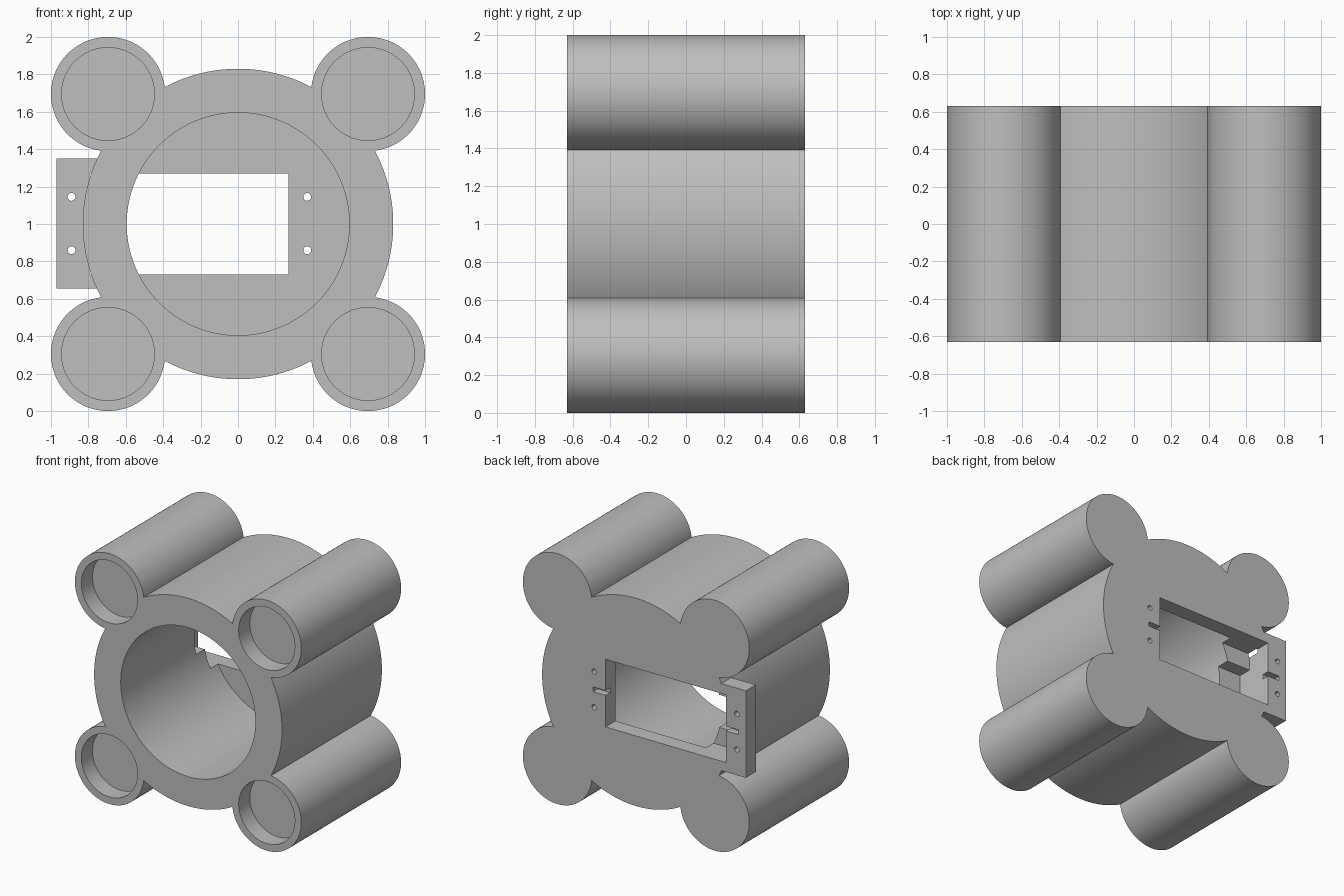
import bpy, math

if "Cube" in bpy.data.objects:
    bpy.data.objects.remove(bpy.data.objects["Cube"])

BACK, FRONT = 0.63, -0.63
WALL = 0.125                      # thickness of the back wall and mounting tab
LEG, LEG_R = 0.695, 0.305
X0, X1 = -0.795, 0.27             # window limits

grey = bpy.data.materials.new("plain grey")
grey.diffuse_color = (0.52, 0.52, 0.52, 1)
grey.use_nodes = True
grey.node_tree.nodes["Principled BSDF"].inputs["Base Color"].default_value = grey.diffuse_color


def rod(name, x, z, r, y0, y1, sides=96):
    """Cylinder running along y."""
    bpy.ops.mesh.primitive_cylinder_add(
        vertices=sides, radius=r, depth=y1 - y0,
        location=(x, (y0 + y1) / 2, z), rotation=(math.pi / 2, 0, 0))
    ob = bpy.context.object
    ob.name = name
    ob.data.materials.append(grey)
    return ob


def block(name, x0, x1, y0, y1, z0, z1):
    bpy.ops.mesh.primitive_cube_add(
        size=1, location=((x0 + x1) / 2, (y0 + y1) / 2, (z0 + z1) / 2))
    ob = bpy.context.object
    ob.name = name
    ob.scale = (x1 - x0, y1 - y0, z1 - z0)
    ob.data.materials.append(grey)
    return ob


def combine(target, other, mode):
    """Apply a boolean and delete the tool object."""
    bpy.context.view_layer.objects.active = target
    mod = target.modifiers.new(mode, 'BOOLEAN')
    mod.operation, mod.object, mod.solver = mode, other, 'EXACT'
    bpy.ops.object.modifier_apply(modifier=mod.name)
    bpy.data.objects.remove(other, do_unlink=True)


# Outer drum, four corner tubes and the mounting tab
housing = rod("housing", 0, 1, 0.83, FRONT, BACK, 192)
corners = [(sx * LEG, 1 + sz * LEG) for sx in (-1, 1) for sz in (-1, 1)]
for x, z in corners:
    combine(housing, rod("corner_tube", x, z, LEG_R, FRONT, BACK), 'UNION')
combine(housing, block("mounting_tab", -0.97, -0.65, BACK - WALL, BACK, 0.655, 1.35), 'UNION')

# Main bore, open at the front
combine(housing, rod("bore", 0, 1, 0.595, FRONT - 0.1, BACK - WALL, 192), 'DIFFERENCE')

# Shallow round pockets in the tube fronts
for x, z in corners:
    combine(housing, rod("tube_pocket", x, z, 0.248, FRONT - 0.1, FRONT + 0.14), 'DIFFERENCE')

# Rectangular window with a deeper relief for wiring
combine(housing, block("window", X0, X1, 0.41, BACK + 0.1, 0.73, 1.27), 'DIFFERENCE')
combine(housing, block("wire_relief", X0, -0.4, 0.30, 0.45, 0.87, 1.13), 'DIFFERENCE')

# Screw holes and a short groove on both sides of the window
for x in (-0.89, 0.37):
    for z in (0.86, 1.145):
        combine(housing, rod("screw_hole", x, z, 0.021, BACK - 0.2, BACK + 0.1, 24), 'DIFFERENCE')
for x0, x1 in ((X0 - 0.11, X0 + 0.05), (X1 - 0.05, X1 + 0.11)):
    combine(housing, block("groove", x0, x1, BACK - 0.06, BACK + 0.1, 0.982, 1.02), 'DIFFERENCE')

# Smooth curved walls, crisp rims
bpy.ops.object.select_all(action='DESELECT')
housing.select_set(True)
bpy.context.view_layer.objects.active = housing
bpy.ops.object.transform_apply(location=True, rotation=True, scale=True)
bpy.ops.object.shade_smooth_by_angle(angle=math.radians(30))
